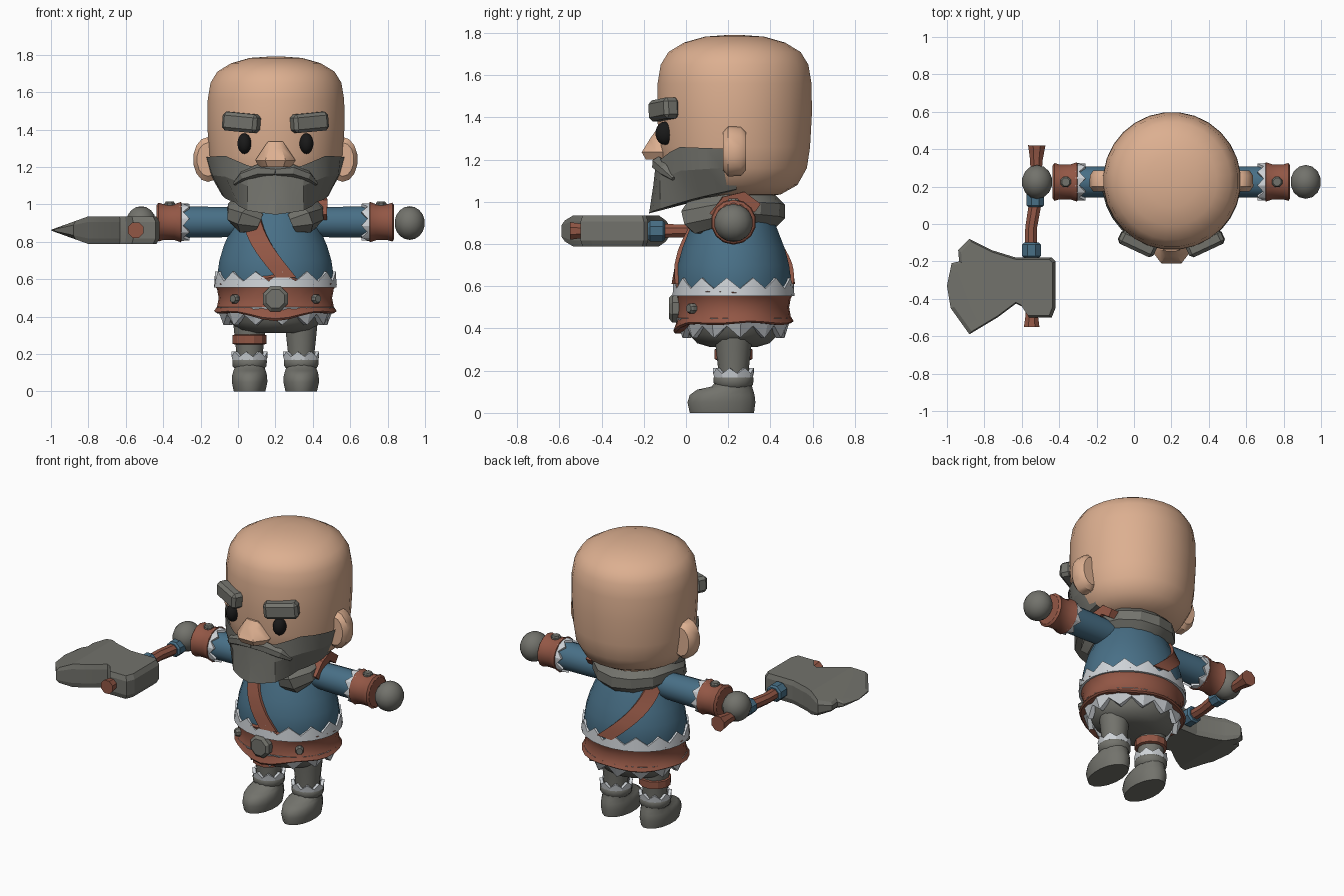
import bpy, bmesh
from math import sin, cos, pi, radians
from mathutils import Vector, Matrix

if "Cube" in bpy.data.objects:
    bpy.data.objects.remove(bpy.data.objects["Cube"])

CX, CY = 0.2, 0.225


def material(name, rgb):
    m = bpy.data.materials.new(name)
    m.use_nodes = True
    m.diffuse_color = (*rgb, 1)
    m.node_tree.nodes["Principled BSDF"].inputs["Base Color"].default_value = (*rgb, 1)
    return m


SKIN = material("skin", (0.72, 0.43, 0.28))
GREY = material("grey", (0.17, 0.17, 0.15))
BLUE = material("blue cloth", (0.065, 0.16, 0.24))
BROWN = material("brown leather", (0.29, 0.095, 0.06))
WHITE = material("pale fur", (0.62, 0.65, 0.68))
BLACK = material("black", (0.01, 0.01, 0.01))


def finish(name, bm, mat, angle=40):
    bmesh.ops.recalc_face_normals(bm, faces=bm.faces[:])
    mesh = bpy.data.meshes.new(name)
    bm.to_mesh(mesh)
    bm.free()
    mesh.materials.append(mat)
    mesh.shade_smooth()
    mesh.set_sharp_from_angle(angle=radians(angle))
    obj = bpy.data.objects.new(name, mesh)
    bpy.context.collection.objects.link(obj)
    return obj


def loft(name, rings, mat, caps=True, wrap=True, angle=40):
    bm = bmesh.new()
    rows = [[bm.verts.new(p) for p in r] for r in rings]
    n = len(rows[0])
    for a, b in zip(rows, rows[1:]):
        for i in range(n if wrap else n - 1):
            j = (i + 1) % n
            bm.faces.new((a[i], a[j], b[j], b[i]))
    if caps:
        bm.faces.new(rows[0])
        bm.faces.new(rows[-1])
    return finish(name, bm, mat, angle)


def ring(c, t, r, ratio=1, n=12):
    t = Vector(t).normalized()
    u = t.cross(Vector((0, 0, 1) if abs(t.z) < 0.9 else (0, 1, 0))).normalized()
    v = t.cross(u)
    return [Vector(c) + r * (u * cos(a) + v * sin(a) * ratio)
            for a in [2 * pi * (k + 0.5) / n for k in range(n)]]


def tube(name, pts, radii, mat, n=12, ratio=1, angle=40):
    pts = [Vector(p) for p in pts]
    last = len(pts) - 1
    rings = [ring(p, pts[min(i + 1, last)] - pts[max(i - 1, 0)], radii[i], ratio, n)
             for i, p in enumerate(pts)]
    return loft(name, rings, mat, angle=angle)


def lathe(name, x, y, profile, mat, n=24, ratio=1, angle=40):
    return tube(name, [(x, y, z) for r, z in profile], [r for r, z in profile], mat, n, ratio, angle)


def ball(name, c, scale, mat, seg=14):
    bm = bmesh.new()
    bmesh.ops.create_uvsphere(bm, u_segments=seg, v_segments=9, radius=1,
                              matrix=Matrix.Translation(c) @ Matrix.Diagonal((*scale, 1)))
    return finish(name, bm, mat)


def fur_trim(name, c, axis, r0, r1, length, teeth, ratio=1, thick=0.015):
    # band whose far edge is a zigzag
    c, axis = Vector(c), Vector(axis)

    def edge(r, jag):
        pts = ring(c, axis, r, ratio, teeth * 2)
        return [p + axis * jag * (length if i % 2 else length * 0.4) for i, p in enumerate(pts)]
    rings = [edge(r0 - thick, 0), edge(r0 + thick, 0), edge(r1 + thick, 1), edge(r1 - thick, 1)]
    return loft(name, rings + rings[:1], WHITE, caps=False, angle=20)


def lerp(table, x):
    for (x0, y0), (x1, y1) in zip(table, table[1:]):
        if x <= x1:
            return y0 + (y1 - y0) * max(0, x - x0) / (x1 - x0)
    return table[-1][1]


# head and face
lathe("head", CX + 0.003, 0.23, [(0.12, 1.02), (0.22, 1.035), (0.3, 1.08), (0.345, 1.16), (0.36, 1.26),
      (0.369, 1.42), (0.367, 1.56), (0.352, 1.65), (0.315, 1.71), (0.24, 1.755), (0.14, 1.783),
      (0.04, 1.79)], SKIN, 28, angle=60)
nose = []
for z, w, front in [(1.335, 0.04, -0.145), (1.3, 0.065, -0.17), (1.235, 0.108, -0.21), (1.2, 0.085, -0.19)]:
    nose.append([(CX + w * k, y, z) for k, y in
                 [(-1, -0.08), (-1, -0.14), (-0.5, front), (0.5, front), (1, -0.14), (1, -0.08)]])
loft("nose", nose, SKIN, angle=35)

for s, side in ((-1, "right"), (1, "left")):
    x = CX + s * 0.36
    tube(side + "_ear", [(x, y, 1.24) for y in (0.175, 0.2, 0.26, 0.285)],
         (0.06, 0.08, 0.078, 0.06), SKIN, 14, 1.5)
    ball(side + "_eye", (CX + s * 0.166, -0.1, 1.325), (0.038, 0.045, 0.055), BLACK)
    bm = bmesh.new()
    bmesh.ops.create_cube(bm, size=1, matrix=Matrix.Diagonal((0.205, 0.08, 0.1, 1)))
    bmesh.ops.bevel(bm, geom=bm.edges[:], offset=0.018, segments=1, affect='EDGES')
    bm.transform(Matrix.Translation((CX + s * 0.182, -0.105, 1.438)) @ Matrix.Rotation(s * radians(25), 4, 'Z')
                 @ Matrix.Rotation(-s * radians(5), 4, 'Y'))
    finish(side + "_eyebrow", bm, GREY, 25)
    # half of the moustache
    tube(side + "_moustache", [(CX + s * dx, y, z) for dx, y, z in
         [(0.0, -0.135, 1.175), (0.09, -0.13, 1.18), (0.17, -0.1, 1.15), (0.22, -0.06, 1.11)]],
         (0.025, 0.035, 0.03, 0.01), GREY, 6, 1, 20)

# beard: shell wrapped around the jaw
rows = [[], [], [], []]
for i in range(-8, 9):
    a = radians(i * 11.5)
    d = abs(i * 11.5)
    top = lerp([(0, 1.185), (20, 1.2), (45, 1.26), (92, 1.25)], d)
    low = lerp([(0, 0.945), (22, 0.965), (46, 1.01), (92, 1.06)], d)
    r_low = lerp([(0, 0.405), (22, 0.385), (46, 0.3), (92, 0.285)], d)
    r_mid = lerp([(0, 0.385), (22, 0.385), (46, 0.37), (92, 0.352)], d) - 0.008 * (i % 2)
    for row, r, z in zip(rows, (0.373, r_mid, r_low, 0.08),
                         (top, low * 0.45 + top * 0.55, low, 1.03)):
        row.append((CX + r * sin(a), 0.23 - r * cos(a), z))
loft("beard", rows, GREY, caps=False, wrap=False, angle=18)

# torso and clothes
TORSO = [(0.29, 0.5), (0.315, 0.61), (0.302, 0.7), (0.278, 0.78), (0.238, 0.87), (0.195, 0.96), (0.11, 1.04)]
lathe("tunic", CX, CY, TORSO, BLUE, 24, 0.88, 60)
lathe("trousers_seat", CX, CY, [(0.13, 0.312), (0.2, 0.33), (0.245, 0.37), (0.27, 0.43), (0.28, 0.5)],
      GREY, 20, 0.87, 60)
fur_trim("tunic_upper_trim", (CX, CY, 0.555), (0, 0, 1), 0.315, 0.31, 0.085, 14, 0.88)
fur_trim("tunic_lower_trim", (CX, CY, 0.45), (0, 0, -1), 0.3, 0.265, 0.095, 12, 0.87)

# collar: fur roll, open at the front
angles = [28, 40, 60, 90, 120, 150, 180, 210, 240, 270, 300, 320, 332]
pts, radii = [], []
for d in angles:
    a, f = radians(d), min(d, 360 - d)
    r = lerp([(28, 0.19), (40, 0.225), (90, 0.19), (180, 0.165)], f)
    pts.append((CX + r * sin(a), CY - r * cos(a), lerp([(28, 0.9), (45, 0.935), (90, 0.975), (180, 0.955)], f)))
    radii.append(lerp([(28, 0.055), (40, 0.088), (90, 0.07), (180, 0.085)], f))
tube("fur_collar", pts, radii, GREY, 8, 1, 25)

# shoulder strap following the tunic
strap = []
for i in range(29):
    t = i / 28
    deg = lerp([(0, 10), (0.4, -42), (0.6, -108), (1, -184)], t)
    z = lerp([(0, 0.61), (0.4, 0.97), (0.6, 0.97), (1, 0.61)], t)
    base = lerp([(h, r) for r, h in TORSO], z)
    sec = []
    for side, lift in ((-1, -0.01), (-1, 0.016), (1, 0.016), (1, -0.01)):
        a = radians(deg) + side * 0.053 / base
        sec.append((CX + (base + lift) * sin(a), CY - (base * 0.88 + lift) * cos(a), z))
    strap.append(sec)
loft("chest_strap", strap, BROWN, angle=30)
tube("shoulder_strap", [(0.45, 0.13, 0.93), (0.45, 0.19, 1.0), (0.44, 0.27, 1.02), (0.44, 0.34, 0.97)],
     (0.035, 0.04, 0.04, 0.035), BROWN, 4, 1, 20)

# belt, taller at the front
belt = []
for s, r in [(-1, 0.28), (-1, 0.318), (-0.9, 0.328), (-0.6, 0.312), (0, 0.303),
             (0.6, 0.312), (0.9, 0.328), (1, 0.318), (1, 0.28)]:
    sec = []
    for k in range(28):
        a = 2 * pi * k / 28
        half = 0.078 + 0.04 * max(0, cos(a)) ** 6 + 0.006 * cos(5 * a)
        sec.append((CX + r * sin(a), CY - r * 0.87 * cos(a), 0.5 + s * half))
    belt.append(sec)
loft("belt", belt, BROWN, caps=False, angle=25)


def stud(name, c, direction, r, depth):
    c, d = Vector(c), Vector(direction).normalized()
    tube(name, [c, c + d * depth * 0.7, c + d * depth], (r, r, r * 0.75), GREY, 8, 1, 20)


stud("belt_buckle", (CX, -0.03, 0.495), (0, -1, 0), 0.072, 0.05)

# arms and legs
for s, side in ((-1, "right"), (1, "left")):
    def along(*ds):
        return [(CX + s * d, CY, 0.905) for d in ds]
    tube(side + "_sleeve", along(0.1, 0.3, 0.52), (0.075, 0.083, 0.086), BLUE, 16)
    fur_trim(side + "_sleeve_trim", along(0.515)[0], (-s, 0, 0), 0.093, 0.09, 0.055, 8, 1, 0.01)
    tube(side + "_bracer", along(0.5, 0.505, 0.54, 0.6, 0.625, 0.635),
         (0.095, 0.108, 0.096, 0.096, 0.104, 0.09), BROWN, 14, 1, 25)
    stud(side + "_bracer_stud", (CX + s * 0.565, CY, 0.985), (0, 0, 1), 0.03, 0.03)
    ball(side + "_hand", (CX + s * 0.718, CY, 0.9), (0.083, 0.092, 0.09), GREY)
    stud(side + "_belt_stud", (CX + s * 0.208, 0.04, 0.495), (s * 0.6, -0.8, 0), 0.026, 0.035)

    x = CX + s * 0.138
    boot = [ring((x, (y0 + y1) / 2, z), (0, 0, 1), w, (y1 - y0) / 2 / w, 16) for z, w, y0, y1 in
            [(0, 0.086, 0.015, 0.325), (0.05, 0.097, 0.004, 0.332), (0.085, 0.095, 0.015, 0.328),
             (0.11, 0.088, 0.05, 0.32), (0.125, 0.082, 0.12, 0.315), (0.15, 0.08, 0.14, 0.31)]]
    loft(side + "_boot", boot, GREY, angle=50)
    lathe(side + "_boot_cuff", x, CY, [(0.08, 0.12), (0.093, 0.135), (0.095, 0.165), (0.085, 0.18)], GREY, 14)
    fur_trim(side + "_boot_trim", (x, CY, 0.168), (0, 0, 1), 0.083, 0.088, 0.045, 8, 1, 0.01)
    lathe(side + "_leg", x, CY, [(0.07, 0.15), (0.074, 0.22), (0.083, 0.3), (0.09, 0.37)], GREY, 14)

lathe("thigh_band", CX - 0.138, CY, [(0.08, 0.25), (0.094, 0.255), (0.094, 0.3), (0.08, 0.305)], BROWN, 12, 1, 25)

# axe: handle, wraps and blade
HZ = 0.862
tube("axe_handle", [(-0.52, 0.42, HZ), (-0.522, 0.34, HZ), (-0.525, 0.22, HZ), (-0.53, 0.1, HZ),
     (-0.55, -0.02, HZ), (-0.55, -0.2, HZ), (-0.547, -0.49, HZ), (-0.547, -0.55, HZ)],
     (0.05, 0.036, 0.03, 0.036, 0.034, 0.036, 0.036, 0.045), BROWN, 8, 1, 25)
for name, x, y, r in (("grip_wrap", -0.528, 0.13, 0.05), ("neck_wrap", -0.548, -0.14, 0.054)):
    tube(name, [(x, y + d, HZ) for d in (0.04, 0.03, -0.03, -0.04)], (r * 0.8, r, r, r * 0.8), BLUE, 8, 1, 25)

outline = [(-0.42, -0.2), (-0.44, -0.18), (-0.63, -0.18), (-0.76, -0.14), (-0.88, -0.08), (-0.94, -0.14),
           (-0.935, -0.2), (-0.975, -0.21), (-1.0, -0.33), (-0.98, -0.45), (-0.88, -0.59), (-0.73, -0.5),
           (-0.63, -0.425), (-0.6, -0.44), (-0.56, -0.5), (-0.44, -0.5), (-0.42, -0.45)]
blade = []
for h, k in ((-1, 0.94), (-0.6, 1), (0.6, 1), (1, 0.94)):
    blade.append([(-0.68 + (x + 0.68) * k, -0.33 + (y + 0.33) * k, h) for x, y in outline])
axe = loft("axe_blade", blade, GREY)
bm = bmesh.new()
bm.from_mesh(axe.data)
bmesh.ops.bisect_plane(bm, geom=bm.verts[:] + bm.edges[:] + bm.faces[:],
                       plane_co=(-0.8, 0, 0), plane_no=(1, 0, 0))
for v in bm.verts:
    v.co.z = HZ + v.co.z * min(0.074, 0.002 + (v.co.x + 1) * 0.36)
bmesh.ops.triangulate(bm, faces=[f for f in bm.faces if len(f.verts) > 4])
bm.to_mesh(axe.data)
bm.free()
axe.data.set_sharp_from_angle(angle=radians(12))
